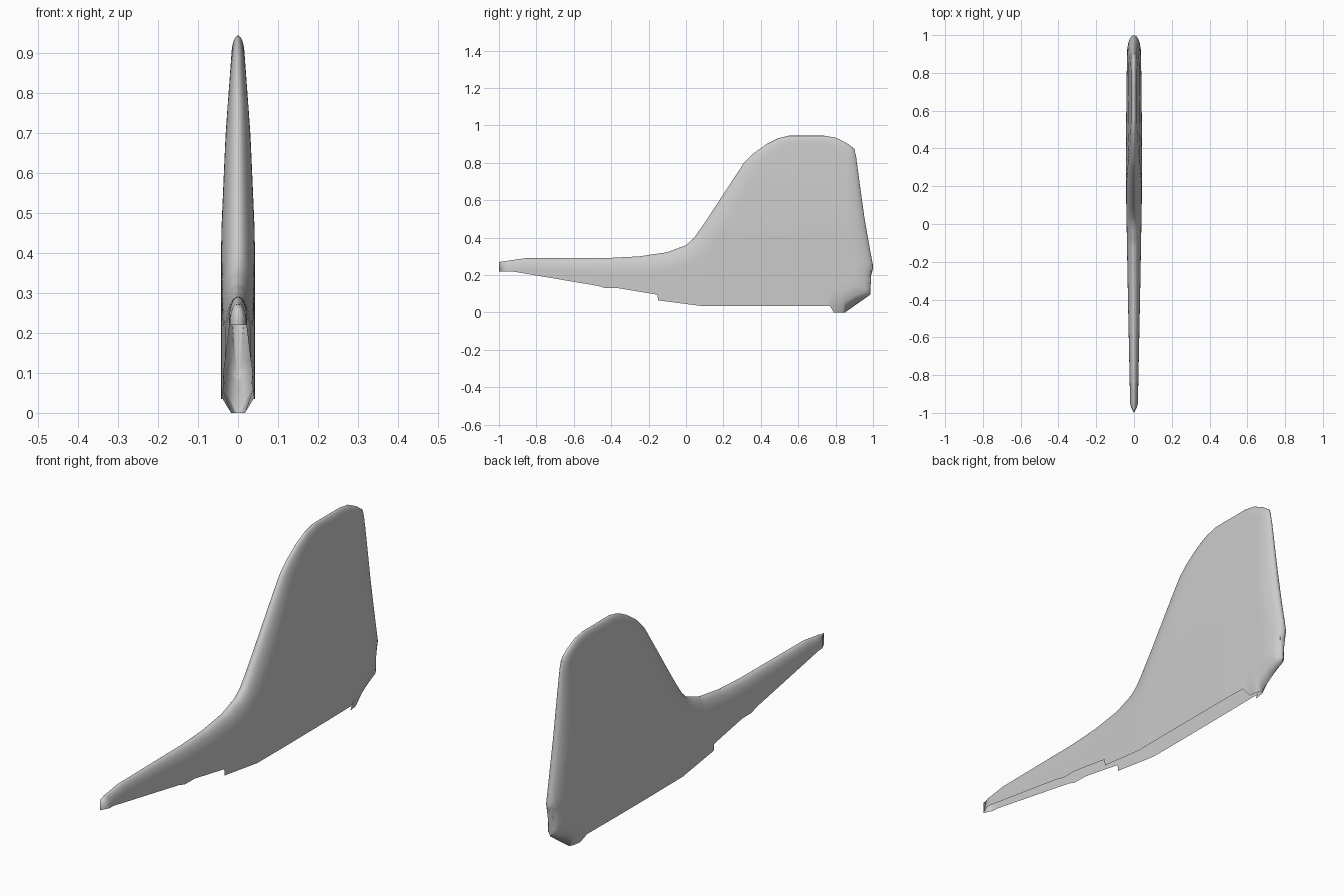
import bpy, bmesh, math
from mathutils import Vector

if "Cube" in bpy.data.objects:
    bpy.data.objects.remove(bpy.data.objects["Cube"])

# Side outline: upper edge, lower edge and half thickness along y
TOP = [(-1, .27), (-.86, .29), (-.4, .292), (-.25, .3), (-.1, .322), (0, .36), (.04, .395),
       (.1, .48), (.31, .8), (.36, .85), (.43, .9), (.49, .93), (.55, .945), (.74, .945),
       (.8, .935), (.86, .905), (.9, .875), (.91, .83), (.93, .68), (.955, .5), (.985, .33), (1, .25)]
BOTTOM = [(-1, .22), (-.93, .22), (-.47, .142), (-.43, .13), (-.36, .13), (-.152, .095), (-.15, .065),
          (.08, .035), (.77, .035), (.79, 0), (.85, 0), (.985, .095), (.99, .2), (1, .235)]
WIDTH_Y = [(-1, .019), (-.93, .021), (-.4, .032), (.1, .041), (.3, .042), (.6, .041), (1, .036)]
WIDTH_Z = [(0, .45), (.034, .55), (.035, 1), (.45, 1), (.7, .74), (.945, .32)]
# Edges where the two skins meet: nose, upper edge, trailing edge, heel
RIM = [(-1, .22)] + TOP + [(1, .235), (.99, .2), (.985, .095), (.85, 0)]


def lerp(table, v):
    for (a, p), (b, q) in zip(table, table[1:]):
        if v <= b:
            return p + (q - p) * max(0, v - a) / (b - a)
    return table[-1][1]


def rim_distance(y, z):
    p = Vector((y, z))
    best = 9
    for a, b in zip(RIM, RIM[1:]):
        a, b = Vector(a), Vector(b)
        d = b - a
        t = min(1, max(0, (p - a).dot(d) / d.length_squared))
        best = min(best, (p - a - d * t).length)
    return best


def half_width(y, z):
    t = lerp(WIDTH_Y, y) * lerp(WIDTH_Z, z)
    k = 1 - min(1, rim_distance(y, z) / (2.6 * t))
    return t * math.sqrt(max(0, 1 - k * k))


# Stations along the length: every outline corner plus even steps
raw = sorted([p[0] for p in TOP + BOTTOM] + [i * .04 - 1 for i in range(51)]
             + [.92, .94, .965, .975, .995])
stations = [raw[0]]
for y in raw[1:]:
    if y - stations[-1] > .0015:
        stations.append(y)

# Right skin of the fin, open underneath
N = 30
bm = bmesh.new()
cols = []
for y in stations:
    lo, hi = lerp(BOTTOM, y), lerp(TOP, y)
    col = []
    for j in range(N + 1):
        s = 1 - (1 - j / N) ** 2
        z = lo + (hi - lo) * s
        col.append(bm.verts.new((half_width(y, z), y, z)))
    cols.append(col)
for a, b in zip(cols, cols[1:]):
    for j in range(N):
        bm.faces.new((a[j], b[j], b[j + 1], a[j + 1]))
me = bpy.data.meshes.new("tail_fin")
bm.to_mesh(me)
bm.free()
fin = bpy.data.objects.new("tail_fin", me)
bpy.context.collection.objects.link(fin)

# Left skin
mirror = fin.modifiers.new("mirror", 'MIRROR')
mirror.merge_threshold = .0005
bpy.context.view_layer.objects.active = fin
fin.select_set(True)
bpy.ops.object.shade_smooth_by_angle(angle=math.radians(40))
